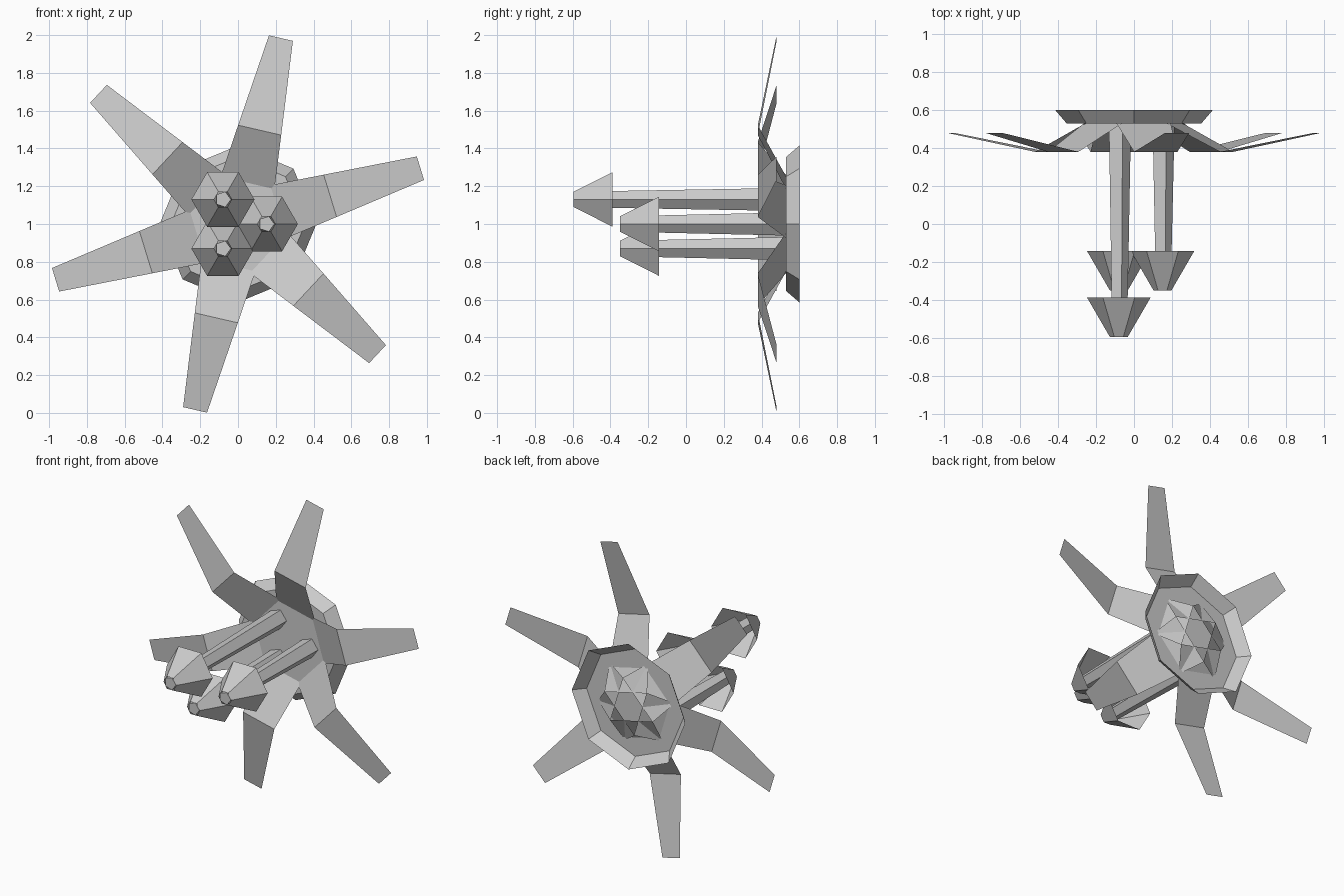
import bpy, math
from mathutils import Vector

if "Cube" in bpy.data.objects:
    bpy.data.objects.remove(bpy.data.objects["Cube"])

CZ = 1.0  # height of the flower axis


def make(name, verts, faces):
    me = bpy.data.meshes.new(name)
    me.from_pydata(verts, [], faces)
    me.update()
    ob = bpy.data.objects.new(name, me)
    bpy.context.collection.objects.link(ob)
    return ob


def tube(name, x, z, sides, rings, cap_first=False, cap_last=False):
    """Lofted polygon along y; rings are (y, radius), front to back."""
    verts = [(x + r * math.cos(math.tau * i / sides), y,
              z + r * math.sin(math.tau * i / sides))
             for y, r in rings for i in range(sides)]
    faces = []
    for k in range(len(rings) - 1):
        for i in range(sides):
            j = (i + 1) % sides
            a, b = k * sides, (k + 1) * sides
            faces.append((a + i, a + j, b + j, b + i)[::-1])
    if cap_first:
        faces.append(tuple(range(sides)))
    if cap_last:
        n = (len(rings) - 1) * sides
        faces.append(tuple(n + i for i in range(sides))[::-1])
    return make(name, verts, faces)


# Eight-sided cup behind the petals, open to the back
tube("back_cup", 0, CZ, 8, [(0.53, 0.355), (0.6, 0.415)], cap_first=True)

# Six bent petals; profile points are (radius, y, half width)
profile = [(0.09, 0.60, 0.16), (0.51, 0.38, 0.117), (1.01, 0.48, 0.065)]
for k in range(6):
    a = math.radians(17 + 60 * k)
    c, s = math.cos(a), math.sin(a)
    verts = [(r * c - w * e * s, y, CZ + r * s + w * e * c)
             for r, y, w in profile for e in (-1, 1)]
    make(f"petal_{k + 1}", verts, [(0, 2, 3, 1), (2, 4, 5, 3)])

# Three stamens: five-sided stem with an open six-sided cone head
for k, (x, z, tip) in enumerate([(-0.08, 1.13, -0.595),
                                 (0.15, 1.0, -0.35),
                                 (-0.08, 0.87, -0.35)]):
    tube(f"stamen_stem_{k + 1}", x, z, 5, [(tip, 0.043), (0.53, 0.064)],
         cap_first=True, cap_last=True)
    tube(f"stamen_head_{k + 1}", x, z, 6, [(tip, 0.047), (tip + 0.207, 0.167)])
